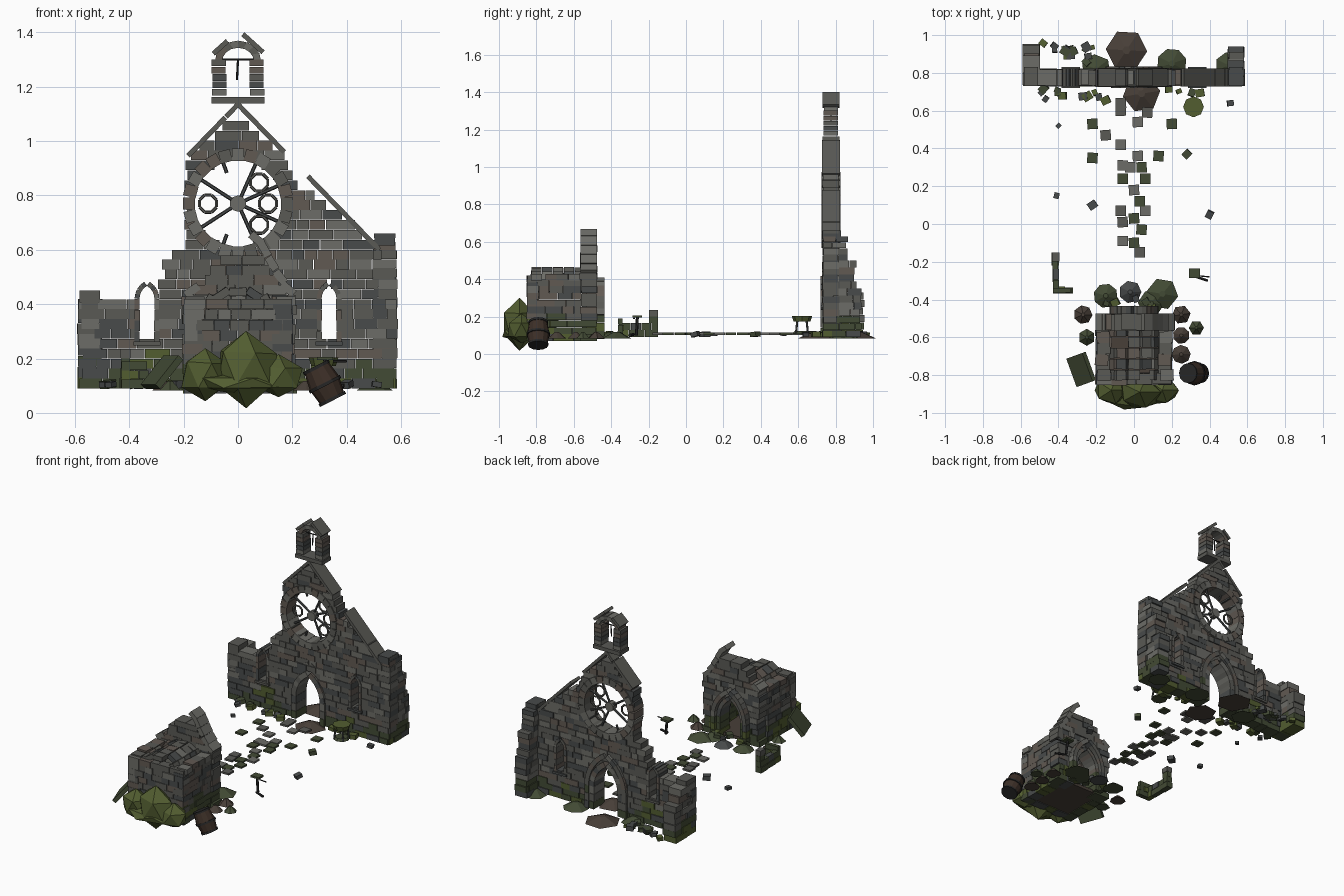
import bpy, bmesh, random
from math import sin, cos, pi, sqrt, radians, atan2
from mathutils import Matrix, Vector

if "Cube" in bpy.data.objects:
    bpy.data.objects.remove(bpy.data.objects["Cube"])
random.seed(7)
rnd = random.uniform
T = Matrix.Translation

PALETTE = {"stone": (.10, .10, .09), "light": (.15, .15, .135), "dark": (.065, .07, .07), "warm": (.12, .10, .085),
           "damp": (.055, .07, .035), "moss": (.085, .11, .03), "wood": (.045, .028, .02), "iron": (.02, .02, .02),
           "earth": (.065, .05, .04)}
MATS, IDX = [], {}
for key, c in PALETTE.items():
    m = bpy.data.materials.new(key)
    m.diffuse_color = (*c, 1)
    m.use_nodes = True
    m.node_tree.nodes["Principled BSDF"].inputs["Base Color"].default_value = m.diffuse_color
    IDX[key] = len(MATS)
    MATS.append(m)


def finish(bm, name):
    me = bpy.data.meshes.new(name)
    bm.to_mesh(me)
    bm.free()
    for m in MATS:
        me.materials.append(m)
    ob = bpy.data.objects.new(name, me)
    bpy.context.collection.objects.link(ob)


def paint(verts, mat):
    for f in {f for v in verts for f in v.link_faces}:
        f.material_index = IDX[mat]


def tone(z):
    if z < .15 + rnd(0, .07):
        return random.choice(["damp", "damp", "moss", "dark"])
    return random.choice(["stone", "stone", "dark", "light", "warm"])


def box(bm, c, size, M=None, ry=0, rz=0, rx=0, mat=None):
    m = (M or Matrix()) @ T(c) @ Matrix.Rotation(rz, 4, 'Z') @ Matrix.Rotation(ry, 4, 'Y') @ Matrix.Rotation(rx, 4, 'X')
    vs = bmesh.ops.create_cube(bm, size=1, matrix=m @ Matrix.Diagonal((*size, 1)))["verts"]
    paint(vs, mat or tone(c[2]))


def cyl(bm, c, r1, r2, h, n, mat, R=Matrix()):
    vs = bmesh.ops.create_cone(bm, cap_ends=True, segments=n, radius1=r1, radius2=r2, depth=h, matrix=T(c) @ R)["verts"]
    paint(vs, mat)


def bar(bm, a, b, t, mat):
    a, b = Vector(a), Vector(b)
    cyl(bm, (a + b) / 2, t, t, (b - a).length, 6, mat, (b - a).to_track_quat('Z', 'Y').to_matrix().to_4x4())


def blob(bm, c, s, mat, jitter=.15, sub=1):
    vs = bmesh.ops.create_icosphere(bm, subdivisions=sub, radius=1)["verts"]
    for v in vs:
        v.co = Vector(c) + Vector(v.co[i] * s[i] * rnd(1 - jitter, 1 + jitter) for i in range(3))
    paint(vs, mat)


def interp(pts, z):
    for (z0, x0), (z1, x1) in zip(pts, pts[1:]):
        if z <= z1:
            return x0 + (x1 - x0) * max(0, (z - z0) / (z1 - z0))
    return pts[-1][1]


def pointed(w, spring):
    # half-width of an equilateral pointed arch at height z
    def half(z):
        if z < spring:
            return w
        k = 4 * w * w - (z - spring) ** 2
        return sqrt(k) - w if k > w * w else 0
    return half


def masonry(bm, M, left, right, z0, z1, depth, holes=(), h=.037, length=.075):
    # courses of separate blocks, interrupted by openings (centre, bottom, half-width function)
    n = round((z1 - z0) / h)
    h = (z1 - z0) / n
    for i in range(n):
        z = z0 + (i + .5) * h
        spans = [(left(z), right(z))]
        for cx, zb, half in holes:
            w = half(z) if z > zb else 0
            if w > 0:
                spans = [s for a, b in spans for s in ((a, min(b, cx - w)), (max(a, cx + w), b)) if s[1] - s[0] > .008]
        for a, b in spans:
            u = a
            while u < b - .001:
                l = length * rnd(.6, 1.4)
                if b - u - l < length * .4:
                    l = b - u
                box(bm, (u + l / 2, rnd(-.003, .003), z), (l - .002, depth + rnd(-.006, .006), h - .001), M)
                u += l


def arch_ring(bm, M, cx, w, spring, base, t, depth, n, y=0):
    # jambs and wedge stones around a pointed opening
    for s in (-1, 1):
        for i in range(n):
            a = (i + .5) * pi / 3 / n
            r = 2 * w + t / 2
            ang = a if s > 0 else pi - a
            box(bm, (cx - s * w + r * cos(ang), y, spring + r * sin(a)), (t, depth, 2 * w * pi / 3 / n * .97 + t * .15), M, ry=-ang)
        k = max(2, round((spring - base) / .045))
        for i in range(k):
            hh = (spring - base) / k
            box(bm, (cx + s * (w + t / 2), y, base + (i + .5) * hh), (t * rnd(.95, 1.1), depth, hh * .96), M)


# Ruined gable wall with door, two lancets and rose opening
FY, RZ = .775, .77
F = T((0, FY, 0))
L = [(.09, -.58), (.42, -.58), (.425, -.3), (.5, -.28), (.56, -.27), (.6, -.22), (.63, -.19), (.93, -.19), (.98, -.15), (1.04, -.06), (1.08, -.04)]
R = [(.09, .58), (.57, .58), (.58, .52), (.63, .49), (.7, .42), (.76, .34), (.82, .25), (.85, .2), (.93, .18), (.98, .13), (1.04, .06), (1.08, .03)]
rose = lambda z: sqrt(max(0, .165 ** 2 - (z - RZ) ** 2))
bm = bmesh.new()
masonry(bm, F, lambda z: interp(L, z) + rnd(-.01, .01), lambda z: interp(R, z) + rnd(-.01, .01), .09, 1.075, .085,
        [(0, 0, pointed(.1, .24)), (0, 0, rose), (-.335, .26, pointed(.03, .425)), (.335, .26, pointed(.03, .425))])
finish(bm, "gable_wall")

# Door and window surrounds
bm = bmesh.new()
arch_ring(bm, F, 0, .085, .24, .09, .035, .11, 6)
arch_ring(bm, F, 0, .12, .24, .09, .03, .1, 7, .01)
for x in (-.335, .335):
    arch_ring(bm, F, x, .027, .42, .26, .018, .095, 4)
    box(bm, (x, 0, .255), (.1, .11, .014), F)
finish(bm, "door_and_window_surrounds")

# Rose window
bm = bmesh.new()
for i in range(24):
    a = i * pi / 12
    box(bm, (.18 * cos(a), 0, RZ + .18 * sin(a)), (.042 + rnd(0, .006), .1, .044), F, ry=-a, mat=random.choice(["light", "stone", "warm"]))
cyl(bm, (0, FY, RZ), .03, .03, .04, 10, "light", Matrix.Rotation(pi / 2, 4, 'X'))
P = lambda r, a: (r * cos(radians(a)), FY, RZ + r * sin(radians(a)))
for a, r0, r1 in ((66, 0, .165), (-66, 0, .165), (24, 0, .165), (-24, 0, .165), (147, 0, .165), (213, 0, .165), (110, .12, .165), (250, .12, .165)):
    bar(bm, P(r0, a), P(r1, a), .007, "dark")
for a in (45, -45, 0, 180):
    c = Vector(P(.11, a))
    pts = [c + Vector((.034 * cos(k * pi / 4 + .39), 0, .034 * sin(k * pi / 4 + .39))) for k in range(8)]
    for p, q in zip(pts, pts[1:] + pts[:1]):
        bar(bm, p, q, .006, "stone")
finish(bm, "rose_window")

# Sloping coping stones
bm = bmesh.new()
for s, ds in ((1, (.03, .09, .15, .21, .4, .46, .525, .59, .65, .71)), (-1, (.03, .1, .165, .23))):
    for d in ds:
        box(bm, (s * d * .7, 0, 1.135 - d * .72), (.066, .095, .018), F, ry=s * radians(46), mat="stone")
finish(bm, "gable_coping")

# Corner buttresses stepping back behind the wall
bm = bmesh.new()
for x, steps, top in ((.54, ((.09, .35, .935), (.35, .5, .905), (.5, .63, .865)), .63), (-.545, ((.09, .33, .95), (.33, .42, .9)), .42)):
    M = T((x, 0, 0)) @ Matrix.Rotation(pi / 2, 4, 'Z')
    for z0, z1, y1 in steps:
        masonry(bm, M, lambda z: .735, lambda z: y1 + rnd(-.008, .008), z0, z1, .085)
    box(bm, (x, .78, top + .008), (.075, .1, .045))
box(bm, (.54, .775, .652), (.078, .08, .016))
finish(bm, "corner_buttresses")

# Bellcote
bm = bmesh.new()
box(bm, (0, 0, 1.151), (.195, .09, .024), F)
for s in (-1, 1):
    for i in range(5):
        box(bm, (s * .07 + rnd(-.003, .003), 0, 1.18 + i * .027), (.052, .078, .025), F)
    for i in range(4):
        a = (i + .5) * pi / 8
        box(bm, (s * .07 * cos(a), 0, 1.295 + .06 * sin(a)), (.026, .075, .03), F, ry=-a if s > 0 else a)
box(bm, (.055, 0, 1.36), (.1, .09, .018), F, ry=radians(42))
box(bm, (-.065, 0, 1.345), (.07, .09, .018), F, ry=radians(-42))
bar(bm, (-.06, FY, 1.3), (.06, FY, 1.3), .004, "iron")
bar(bm, (0, FY, 1.3), (-.004, FY, 1.225), .004, "iron")
finish(bm, "bellcote")

# Small vault: side walls, rear wall and gabled entrance facing the big wall
bm = bmesh.new()
for x in (-.165, .165):
    masonry(bm, T((x, 0, 0)) @ Matrix.Rotation(pi / 2, 4, 'Z'), lambda z: -.85, lambda z: -.56, .07, .4, .07)
    for y in (-.8, -.72, -.66, -.6):
        box(bm, (x + rnd(-.01, .01), y, .41), (.07, .06, .035), rz=rnd(-.1, .1))
masonry(bm, T((0, -.82, 0)), lambda z: -.2, lambda z: .2, .07, .42, .06)
G = [(.07, .2), (.43, .2), (.5, .13), (.6, .05)]
E = T((0, -.52, 0))
masonry(bm, E, lambda z: -interp(G, z) + rnd(0, .02), lambda z: interp(G, z) + rnd(0, .02), .07, .58, .085, [(0, 0, pointed(.085, .21))])
arch_ring(bm, E, 0, .072, .21, .08, .025, .1, 6, .015)
arch_ring(bm, E, 0, .1, .21, .08, .028, .1, 7, .035)
for x, z, a in ((.185, .455, 40), (.155, .5, 52), (.125, .55, 58), (.098, .6, 60), (.068, .64, 40)):
    box(bm, (x, 0, z), (.055, .09, .03), E, ry=radians(a), mat="light")
box(bm, (-.17, 0, .45), (.06, .09, .03), E, ry=radians(-35), mat="light")
finish(bm, "vault_walls")

# Vaulted stone roof, partly fallen
bm = bmesh.new()
for j in range(5):
    for i in range(7):
        a = (i + .5) * pi / 7
        if (i, j) in ((2, 0), (4, 3), (5, 3)):
            continue
        box(bm, (.14 * cos(a), -.82 + j * .058 + .02, .34 + .105 * sin(a)), (.03, .054, .062), ry=-atan2(.105 * sin(a), .14 * cos(a)) + rnd(-.08, .08), rz=rnd(-.05, .05))
finish(bm, "vault_roof")

# Mossy mounds heaped on the rear of the vault
bm = bmesh.new()
for c, s in (((.03, -.89, .16), (.12, .09, .14)), ((-.12, -.88, .14), (.09, .08, .1)), ((.15, -.88, .13), (.09, .08, .08)), ((0, -.9, .11), (.18, .09, .04))):
    blob(bm, c, s, "moss", .1)
finish(bm, "moss_mounds")

# Flat leaf clumps and earth patches
bm = bmesh.new()
for x, y, z, r, mat in ((-.04, .92, .1, .11, "earth"), (.04, .69, .1, .1, "earth"), (.2, .85, .1, .08, "damp"), (-.2, .82, .1, .08, "damp"),
                        (.5, .84, .1, .07, "damp"), (.15, -.37, .1, .085, "damp"), (-.02, -.36, .1, .06, "dark"), (-.15, -.38, .1, .065, "damp"),
                        (.25, -.48, .1, .05, "earth"), (.25, -.59, .1, .045, "earth"), (.25, -.69, .1, .05, "earth"), (.33, -.55, .1, .04, "damp"),
                        (-.27, -.48, .1, .05, "earth"), (-.25, -.6, .1, .045, "damp"), (.09, -.42, .1, .07, "damp")):
    cyl(bm, (x, y, z), r, r * .2, .035, random.choice([6, 7, 8]), mat, Matrix.Rotation(rnd(0, 3), 4, 'Z'))
box(bm, (0, -.66, .085), (.34, .34, .02), mat="earth")
finish(bm, "ground_patches")

# Paving slabs between the two buildings
bm = bmesh.new()
for x, y in ((-.07, .64), (.02, .54), (-.07, .6), (.07, .59), (-.15, .47), (-.07, .42), (.02, .36), (-.06, .31), (.04, .3), (-.02, .3), (.06, .24), (-.06, .24),
             (0, .18), (.03, .12), (-.07, .07), (.06, .07), (-.06, .01), (.0, .03), (.04, -.03), (-.06, -.09), (0, -.1), (.03, -.15),
             (-.22, .53), (-.22, .35), (.2, .53), (.13, .36)):
    box(bm, (x, y, .108), (.055, .055, .012), rz=rnd(-.08, .08), mat=random.choice(["stone", "light", "damp"]))
finish(bm, "paving_slabs")

# Fallen rubble
bm = bmesh.new()
spots = [(-.4, .52), (.28, .37), (-.41, .15), (-.22, .1), (.4, .05), (.51, .64)]
spots += [(rnd(-.5, -.2), rnd(.85, .96)) for _ in range(16)] + [(rnd(-.55, -.15), rnd(.65, .72)) for _ in range(12)]
spots += [(rnd(.15, .45), rnd(.68, .73)) for _ in range(4)] + [(rnd(-.2, .2), rnd(-.46, -.38)) for _ in range(6)]
for x, y in spots:
    s = rnd(.025, .05)
    box(bm, (x, y, .105), (s, s * .9, s * .6), rz=rnd(0, 3), ry=rnd(-.3, .3), mat=random.choice(["damp", "dark", "moss"]))
finish(bm, "rubble")

# Low corner wall remnant
bm = bmesh.new()
M = T((-.415, 0, 0)) @ Matrix.Rotation(pi / 2, 4, 'Z')
masonry(bm, M, lambda z: -.36, lambda z: -.15, .09, .165, .035)
masonry(bm, M, lambda z: -.2, lambda z: -.15, .165, .235, .035)
masonry(bm, T((0, -.35, 0)), lambda z: -.43, lambda z: -.3 - z * .2, .09, .19, .03)
finish(bm, "low_wall_remnant")

# Stone font on legs
bm = bmesh.new()
cyl(bm, (.315, .62, .188), .045, .055, .03, 8, "moss")
cyl(bm, (.315, .62, .115), .05, .04, .015, 8, "damp")
for k in range(4):
    a = k * pi / 2 + pi / 4
    bar(bm, (.315 + .045 * cos(a), .62 + .045 * sin(a), .11), (.315 + .035 * cos(a), .62 + .035 * sin(a), .18), .006, "dark")
finish(bm, "stone_font")

# Small stand with hook
bm = bmesh.new()
box(bm, (.32, -.26, .2), (.06, .05, .012), mat="damp")
bar(bm, (.33, -.265, .1), (.32, -.26, .2), .008, "iron")
bar(bm, (.35, -.275, .19), (.4, -.28, .19), .004, "iron")
bar(bm, (.39, -.3, .1), (.33, -.28, .105), .008, "iron")
finish(bm, "lantern_stand")

# Leaning slab
bm = bmesh.new()
box(bm, (-.28, -.77, .15), (.025, .16, .14), ry=radians(40), rz=radians(20), mat="damp")
finish(bm, "leaning_slab")

# Tipped barrel
bm = bmesh.new()
D = Matrix.Rotation(radians(153), 4, 'Y')
B = Vector((.32, -.79, .105))
ax = D.to_3x3() @ Vector((0, 0, 1))
for o, r1, r2, h, mat in ((-.04, .048, .06, .07, "wood"), (.03, .06, .048, .07, "wood"), (-.07, .053, .053, .012, "iron"), (.0, .064, .064, .012, "iron"), (.06, .054, .054, .012, "iron")):
    cyl(bm, B + ax * o, r1, r2, h, 12, mat, D)
finish(bm, "tipped_barrel")
